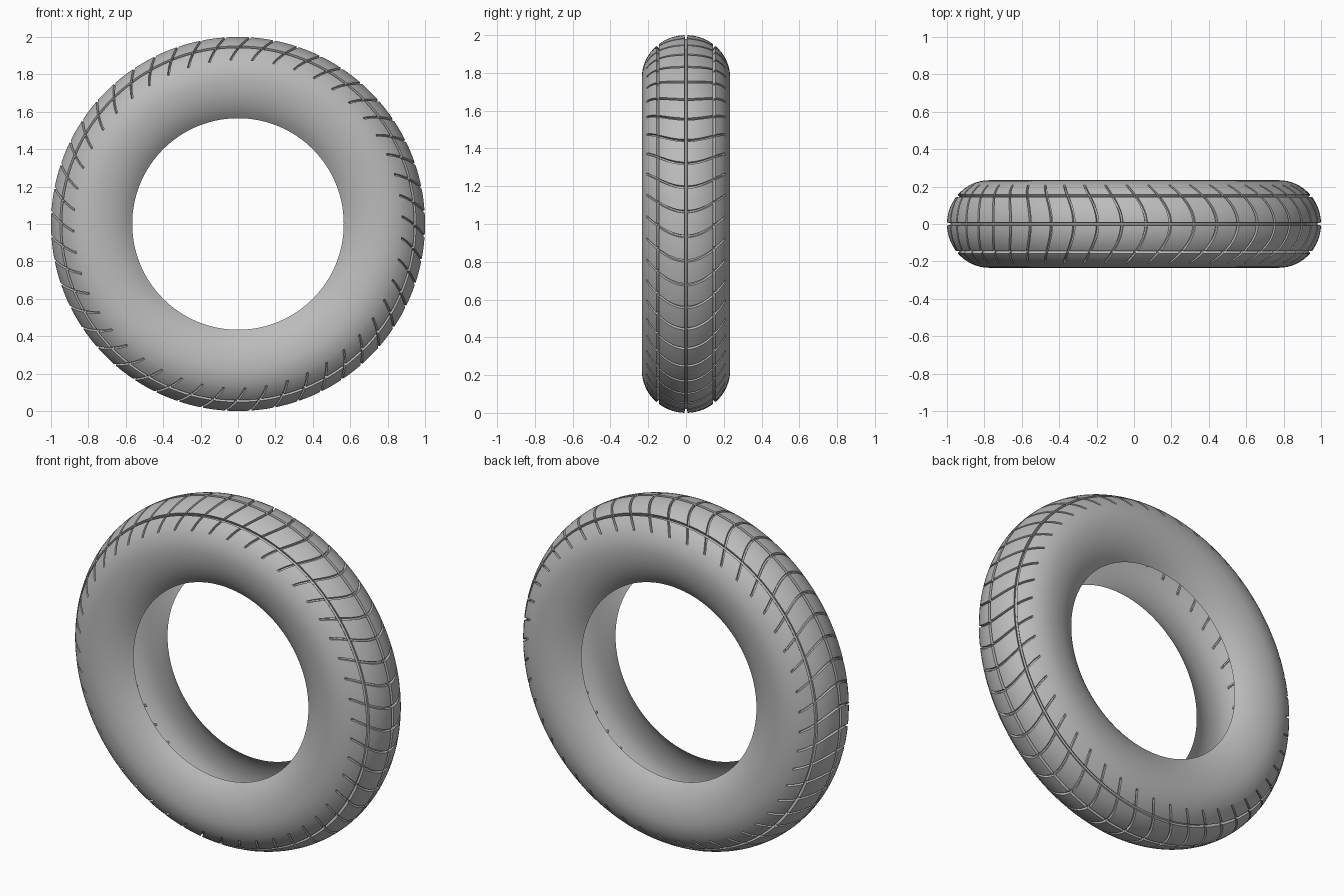
import bpy, bmesh
from math import sin, cos, radians, pi

old = bpy.data.objects.get("Cube")
if old:
    bpy.data.objects.remove(old, do_unlink=True)

# Rubber material
rubber = bpy.data.materials.new("grey rubber")
rubber.use_nodes = True
GREY = (0.5, 0.5, 0.5, 1)
rubber.diffuse_color = GREY
rubber.node_tree.nodes["Principled BSDF"].inputs["Base Color"].default_value = GREY

MID_R, CROWN, WALL, HALF_W = 0.775, 0.225, 0.282, 0.234
BLOCKS = 48            # tread blocks around the tyre
DEPTH = 0.02           # tread groove depth
LIP, FLOOR = 2.0, 1.3  # ring groove half widths in degrees of the section
SLOT_END = 63          # section angle where the cross slots fade out
BEAD = 138             # section angle of the open inner edge
RINGS = (-40, 0, 40)


def section(deg, depth):
    """Radius and y of the tyre section, sunk inwards by depth."""
    a = radians(deg)
    radial = CROWN if cos(a) > 0 else WALL
    return MID_R + (radial - depth) * cos(a), (HALF_W - depth) * sin(a)


# Section rows: even steps plus the lips and floors of the ring grooves
rows = [d for d in range(-BEAD, BEAD + 1, 6) if all(abs(d - c) > LIP + 1 for c in RINGS)]
for c in RINGS:
    rows += [c - LIP, c - FLOOR, c + FLOOR, c + LIP]
rows += [-SLOT_END, SLOT_END]
rows.sort()

# Columns within one tread block: slot lip, floor, floor, lip, then plain tread
pitch = 2 * pi / BLOCKS
columns = [(-0.007, 0), (-0.0045, 1), (0.0045, 1), (0.007, 0)]
columns += [(0.007 + (pitch - 0.014) * k / 4, 0) for k in (1, 2, 3)]

# Tyre shell with the grooves sunk into it
bm = bmesh.new()
grid = []
for block in range(BLOCKS):
    for offset, in_slot in columns:
        line = []
        for d in rows:
            in_ring = any(abs(d - c) < LIP - 0.1 for c in RINGS)
            slot = in_slot and abs(d) < SLOT_END
            r, y = section(d, DEPTH if in_ring else 0.75 * DEPTH if slot else 0)
            # Cross slots sweep back in an arc towards the shoulders
            sweep = 0.11 * (sin(radians(min(abs(d), SLOT_END))) / sin(radians(SLOT_END))) ** 2
            t = (block + 0.5) * pitch + offset + sweep
            line.append(bm.verts.new((r * cos(t), y, 1 + r * sin(t))))
        grid.append(line)

for i, line in enumerate(grid):
    after = grid[(i + 1) % len(grid)]
    for j in range(len(rows) - 1):
        bm.faces.new((line[j], line[j + 1], after[j + 1], after[j]))
bmesh.ops.recalc_face_normals(bm, faces=bm.faces)
bm.normal_update()
top = max(bm.faces, key=lambda f: f.calc_center_median().z)
if top.normal.z < 0:
    bmesh.ops.reverse_faces(bm, faces=bm.faces)

mesh = bpy.data.meshes.new("tyre")
bm.to_mesh(mesh)
bm.free()
mesh.materials.append(rubber)
tyre = bpy.data.objects.new("tyre", mesh)
bpy.context.collection.objects.link(tyre)

bpy.ops.object.select_all(action="DESELECT")
tyre.select_set(True)
bpy.context.view_layer.objects.active = tyre
bpy.ops.object.shade_smooth_by_angle(angle=radians(30))
